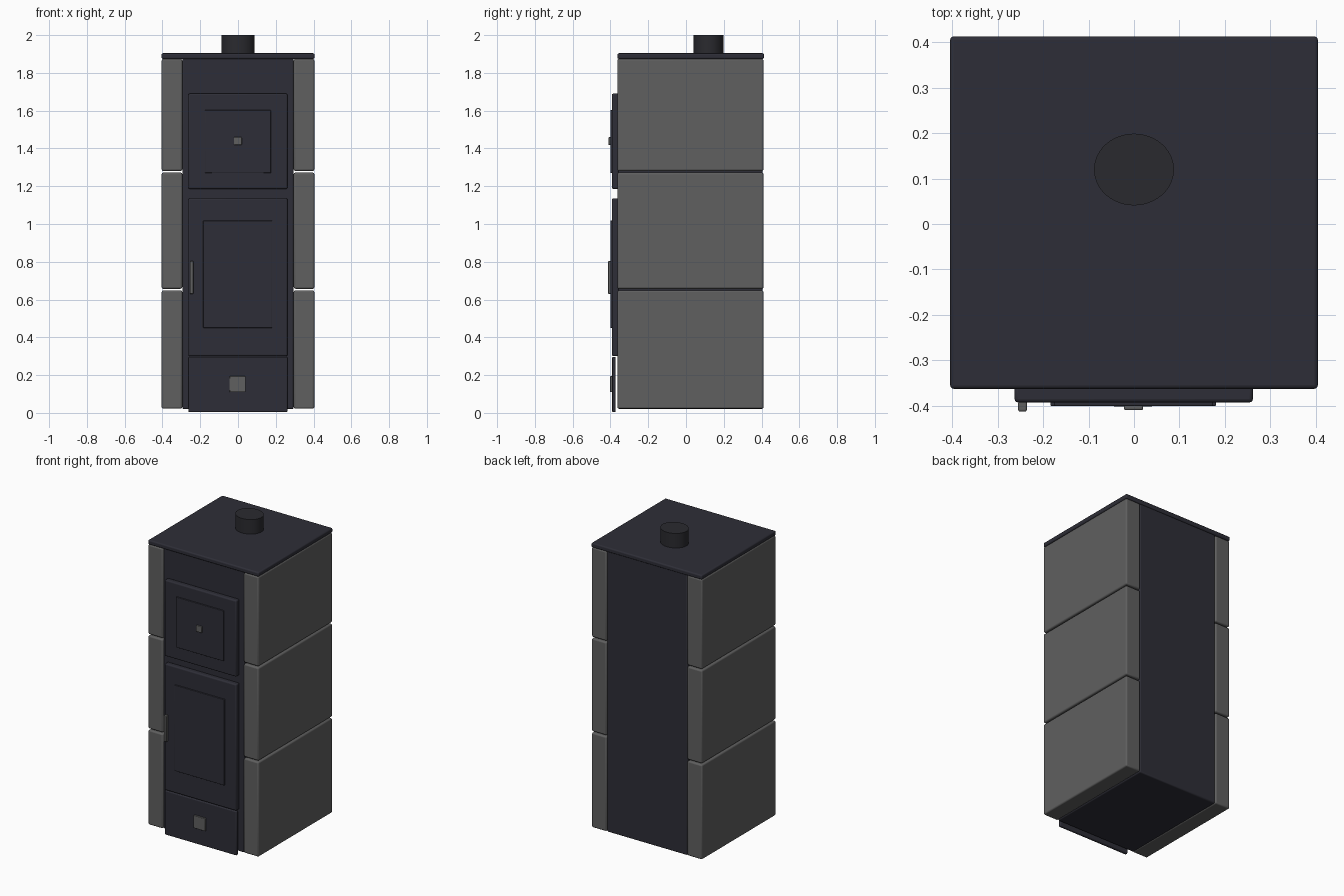
import bpy, math

if "Cube" in bpy.data.objects:
    bpy.data.objects.remove(bpy.data.objects["Cube"])


def material(name, rgb):
    m = bpy.data.materials.new(name)
    m.diffuse_color = (*rgb, 1)
    m.use_nodes = True
    m.node_tree.nodes["Principled BSDF"].inputs["Base Color"].default_value = m.diffuse_color
    return m


IRON = material("dark iron", (0.027, 0.027, 0.038))
PIPE = material("black pipe", (0.023, 0.023, 0.028))
STONE = material("grey stone", (0.115, 0.115, 0.115))


def finish(o, name, mat, bevel=0.0, segments=3):
    o.name = name
    o.data.materials.append(mat)
    if bevel:
        b = o.modifiers.new("Bevel", 'BEVEL')
        b.width = bevel
        b.segments = segments
        b.limit_method = 'ANGLE'
    bpy.ops.object.shade_smooth_by_angle(angle=math.radians(35))
    return o


def box(name, x, y, z, mat, bevel=0.0):
    """Bevelled box from (min, max) ranges."""
    bpy.ops.mesh.primitive_cube_add(size=1)
    o = bpy.context.object
    o.location = [(a + b) / 2 for a, b in (x, y, z)]
    o.scale = [b - a for a, b in (x, y, z)]
    bpy.ops.object.transform_apply(location=False, rotation=False, scale=True)
    return finish(o, name, mat, bevel)


# Central iron body and top plate
box("body", (-0.294, 0.294), (-0.358, 0.406), (0.02, 1.88), IRON, 0.008)
box("top_plate", (-0.405, 0.405), (-0.363, 0.413), (1.874, 1.904), IRON, 0.008)

# Three stone blocks down each side
for side, s in (("left", -1), ("right", 1)):
    x = sorted((s * 0.295, s * 0.404))
    for i, z in enumerate(((0.022, 0.648), (0.657, 1.272), (1.281, 1.874))):
        box(f"{side}_stone_{i + 1}", x, (-0.363, 0.41), z, STONE, 0.009)

# Slightly oval flue pipe
bpy.ops.mesh.primitive_cylinder_add(vertices=48, radius=1, depth=0.11)
pipe = bpy.context.object
pipe.location = (0, 0.12, 1.945)
pipe.scale = (0.088, 0.079, 1)
bpy.ops.object.transform_apply(location=False, rotation=False, scale=True)
finish(pipe, "flue_pipe", PIPE)

# Doors and ash drawer front
box("upper_door", (-0.263, 0.262), (-0.393, -0.357), (1.186, 1.69), IRON, 0.008)
box("fire_door", (-0.263, 0.262), (-0.393, -0.357), (0.3, 1.136), IRON, 0.008)
box("ash_drawer", (-0.263, 0.262), (-0.391, -0.372), (0.004, 0.296), IRON, 0.006)

# Raised door panels
box("upper_panel", (-0.175, 0.174), (-0.401, -0.39), (1.27, 1.603), IRON, 0.003)
box("fire_window", (-0.184, 0.181), (-0.401, -0.39), (0.45, 1.018), IRON, 0.003)

# Grey fittings
box("upper_knob", (-0.022, 0.02), (-0.41, -0.398), (1.418, 1.46), STONE, 0.004)
box("door_handle", (-0.255, -0.236), (-0.413, -0.39), (0.63, 0.803), STONE, 0.004)
box("drawer_pull", (-0.045, 0.041), (-0.402, -0.388), (0.11, 0.194), STONE, 0.003)
